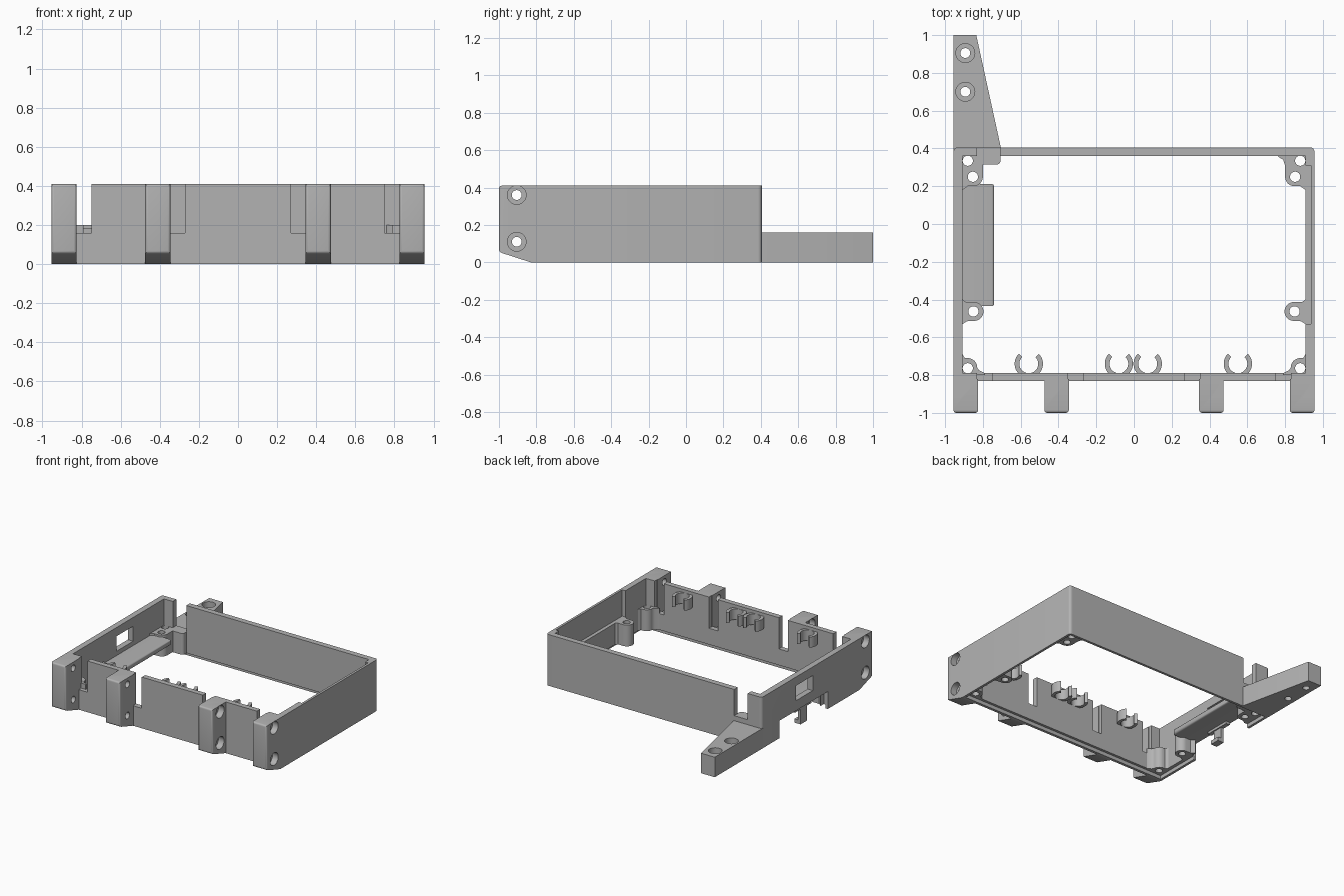
import bpy, bmesh, math

if "Cube" in bpy.data.objects:
    bpy.data.objects.remove(bpy.data.objects["Cube"])

grey = bpy.data.materials.new("plain grey")
grey.use_nodes = True
grey.diffuse_color = (0.45, 0.45, 0.45, 1)
grey.node_tree.nodes["Principled BSDF"].inputs["Base Color"].default_value = (0.45, 0.45, 0.45, 1)

W, H, BACK = 0.955, 0.41, 0.405      # half width, wall height, rear face
IN_X, IN_Y, LEDGE = 0.908, 0.36, 0.2  # inner faces and post height
PLACE = {"x": lambda a, b, c: (c, a, b),
         "y": lambda a, b, c: (a, c, b),
         "z": lambda a, b, c: (a, b, c)}


def prism(name, pts, axis, lo, hi, round_edge=None, radius=0.02):
    """Extrude a flat outline along an axis; optionally round chosen edges."""
    bm = bmesh.new()
    rings = [[bm.verts.new(PLACE[axis](a, b, c)) for a, b in pts] for c in (lo, hi)]
    n = len(pts)
    bm.faces.new(rings[0])
    bm.faces.new(rings[1][::-1])
    for i in range(n):
        j = (i + 1) % n
        bm.faces.new((rings[0][i], rings[0][j], rings[1][j], rings[1][i]))
    bmesh.ops.recalc_face_normals(bm, faces=bm.faces)
    if round_edge:
        edges = [e for e in bm.edges if all(round_edge(v.co) for v in e.verts)]
        bmesh.ops.bevel(bm, geom=edges, offset=radius, segments=4, profile=0.5, affect="EDGES")
    mesh = bpy.data.meshes.new(name)
    bm.to_mesh(mesh)
    bm.free()
    mesh.materials.append(grey)
    ob = bpy.data.objects.new(name, mesh)
    bpy.context.collection.objects.link(ob)
    return ob


def rect(a0, a1, b0, b1):
    return [(a0, b0), (a1, b0), (a1, b1), (a0, b1)]


def arc(cx, cy, r, start, end, n=16):
    steps = [math.radians(start + (end - start) * i / n) for i in range(n + 1)]
    return [(cx + r * math.cos(t), cy + r * math.sin(t)) for t in steps]


def circle(cx, cy, r):
    return arc(cx, cy, r, 0, 352.5, 47)


def cut(ob, *cutters):
    """Subtract cutters from an object and discard them."""
    for c in cutters:
        c.hide_render = True
        mod = ob.modifiers.new("cut", "BOOLEAN")
        mod.operation, mod.solver, mod.object = "DIFFERENCE", "EXACT", c
    bpy.context.view_layer.update()
    mesh = bpy.data.meshes.new_from_object(ob.evaluated_get(bpy.context.evaluated_depsgraph_get()))
    ob.modifiers.clear()
    ob.data = mesh
    for c in cutters:
        bpy.data.objects.remove(c)


def recess():
    """Shallow seat under the whole frame."""
    return prism("recess_cutter", rect(-0.935, 0.935, -0.81, 0.385), "z", -0.05, 0.03)


def flip(pts, s):
    return [(s * x, y) for x, y in pts]


# Front wall with four open slots
outline = [(-0.93, 0), (0.93, 0), (0.93, H)]
for a, b in ((0.83, 0.75), (0.35, 0.27), (-0.27, -0.35), (-0.75, -0.83)):
    outline += [(a, H), (a, 0.16), (b, 0.16), (b, H)]
outline.append((-0.93, H))
cut(prism("front_wall", outline, "y", -0.832, -0.79), recess())

# Rear wall with one notch
outline = [(-0.93, 0), (0.93, 0), (0.93, H), (-0.71, H),
           (-0.71, LEDGE), (-0.83, LEDGE), (-0.83, H), (-0.93, H)]
cut(prism("rear_wall", outline, "y", IN_Y, BACK), recess())

# Side walls: one thinned inside, one with a window and an open lower edge
left = prism("left_wall", rect(-0.832, BACK, 0, H), "x", IN_X, W,
             lambda v: v.y > 0.4 and v.x > 0.95)
cut(left, recess(), prism("pocket_cutter", rect(-0.53, 0.31, LEDGE, 0.5), "x", 0.8, 0.936))

outline = [(-0.832, 0), (-0.43, 0), (-0.43, 0.14), (0.18, 0.14),
           (0.18, 0), (BACK, 0), (BACK, H), (-0.832, H)]
right = prism("right_wall", outline, "x", -W, -IN_X,
              lambda v: v.y > 0.4 and v.x < -0.95)
cut(right, recess(), prism("window_cutter", rect(-0.24, -0.03, 0.22, 0.34), "x", -1.1, -0.8))

# Inner shelf and hanging tab
prism("shelf", rect(-0.92, -0.74, -0.435, 0.212), "z", 0.14, 0.185,
      lambda v: v.x > -0.75, 0.015)
prism("tab", rect(-0.18, -0.1, 0.0, 0.16), "x", -0.945, -0.92)
prism("tab_foot", rect(-0.18, -0.1, 0.0, 0.03), "x", -0.945, -0.89)
prism("tab_flange", rect(-0.24, -0.03, 0.12, 0.145), "x", -0.945, -0.91)

# Mounting legs with counterbored cross holes
leg_side = [(-1, H), (-1, 0.055), (-0.83, 0), (-0.82, 0), (-0.82, H)]
for s, side in ((1, "left"), (-1, "right")):
    for a, b, kind in ((0.825, W, "outer"), (0.345, 0.475, "inner")):
        lo, hi = sorted((s * a, s * b))
        leg = prism(f"{side}_{kind}_leg", leg_side, "x", lo, hi,
                    lambda v: v.y < -0.99 and v.z > 0.05, 0.015)
        cutters = []
        for z in (0.11, 0.36):
            cutters.append(prism("hole_cutter", circle(-0.905, z, 0.026), "x", lo - 0.1, hi + 0.1))
            ends = sorted((s * (b - 0.05), s * (b + 0.05)))
            cutters.append(prism("bore_cutter", circle(-0.905, z, 0.05), "x", *ends))
        cut(leg, *cutters)

# Screw posts in the corners and along the sides
E = 0.92
rear = [(E, 0.37), (0.75, 0.37), (0.765, 0.355), (0.79, 0.34), (0.8, 0.31)]
rear += arc(0.85, 0.25, 0.05, 180, 270, 8) + [(0.88, 0.2), (IN_X, 0.18), (E, 0.18)]
middle = [(E, -0.39), (IN_X, -0.4), (0.89, -0.413)]
middle += arc(0.847, -0.463, 0.05, 90, 270) + [(0.885, -0.515), (IN_X, -0.53), (E, -0.54)]
front = [(E, -0.67), (IN_X, -0.69), (0.895, -0.71)]
front += arc(0.88, -0.76, 0.05, 100, 180, 8) + [(0.82, -0.775), (0.79, -0.79), (0.79, -0.8), (E, -0.8)]
for s, side in ((1, "left"), (-1, "right")):
    for kind, pts, holes in (("rear", rear, [(0.88, 0.335), (0.853, 0.25)]),
                             ("middle", middle, [(0.85, -0.463)]),
                             ("front", front, [(0.88, -0.764)])):
        post = prism(f"{side}_{kind}_post", flip(pts, s), "z", 0, LEDGE)
        cut(post, recess(), *[prism("hole_cutter", circle(s * x, y, 0.027), "z", -0.1, 0.5)
                              for x, y in holes])
prism("rear_notch_step", rect(-0.81, -0.707, 0.315, 0.37), "z", 0.03, LEDGE,
      lambda v: v.x > -0.72 and v.y < 0.32)

# Tapered arm behind the frame
arm = prism("rear_arm", [(-W, 0.39), (-0.705, 0.39), (-0.705, BACK), (-0.835, 1), (-W, 1)],
            "z", 0, 0.16)
cutters = []
for y in (0.7, 0.905):
    cutters.append(prism("hole_cutter", circle(-0.893, y, 0.026), "z", -0.1, 0.3))
    cutters.append(prism("bore_cutter", circle(-0.893, y, 0.05), "z", 0.1, 0.3))
cut(arm, *cutters)

# Open cable clips on the inside of the front wall
for i, x in enumerate((-0.557, -0.08, 0.073, 0.55)):
    ring = arc(x, -0.74, 0.075, 135, 405, 28) + arc(x, -0.74, 0.05, 405, 135, 28)
    prism(f"cable_clip_{i + 1}", ring, "z", 0.3, 0.385)

# Smooth the curved faces, keep the corners crisp
bpy.ops.object.select_all(action="DESELECT")
for ob in bpy.context.collection.objects:
    if ob.type == "MESH" and ob.data.materials and ob.data.materials[0] == grey:
        ob.select_set(True)
        bpy.context.view_layer.objects.active = ob
bpy.ops.object.shade_smooth_by_angle(angle=math.radians(30))
